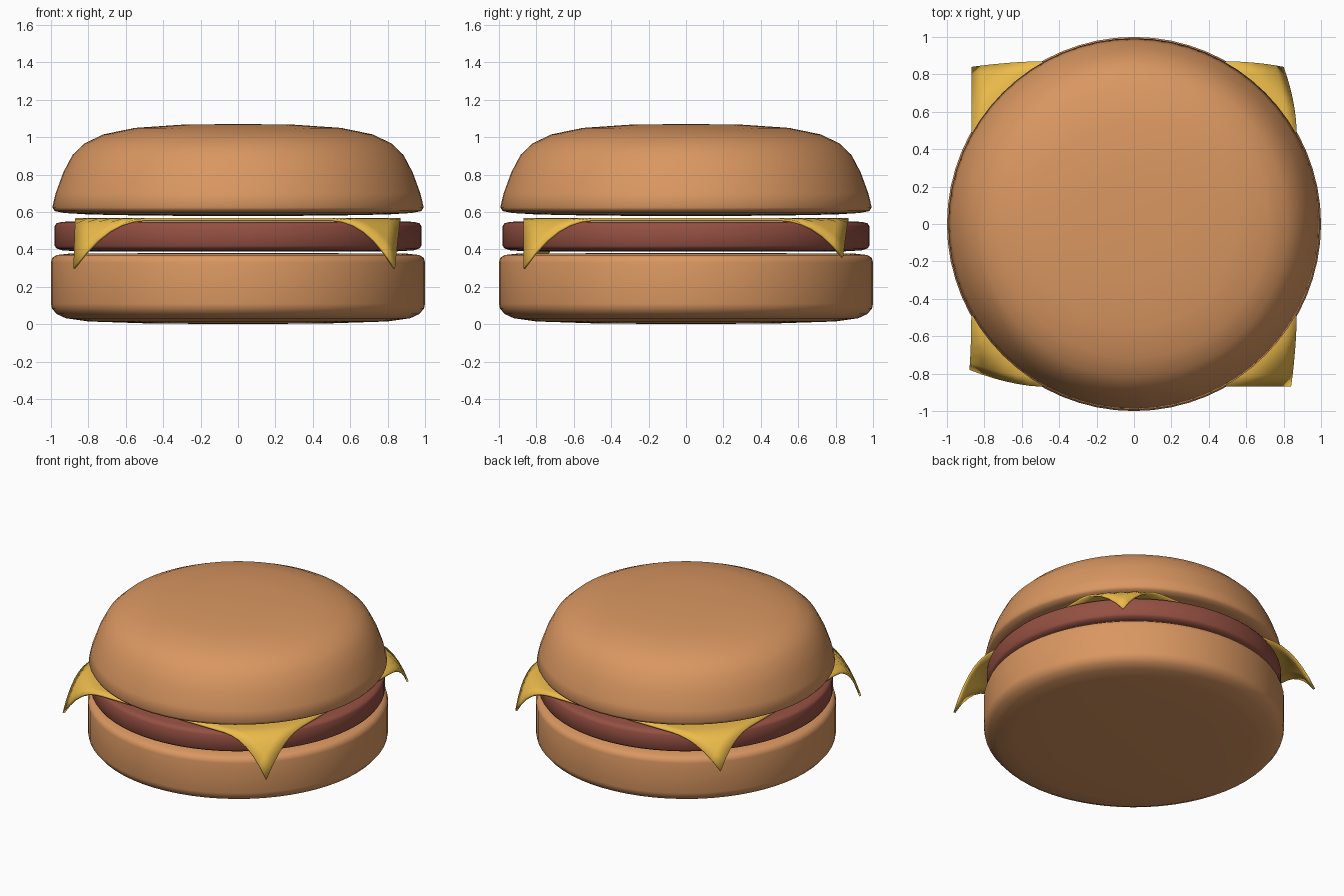
import bpy, bmesh, math

if "Cube" in bpy.data.objects:
    bpy.data.objects.remove(bpy.data.objects["Cube"])


def finish(name, bm, color, angle=50):
    mesh = bpy.data.meshes.new(name)
    bmesh.ops.recalc_face_normals(bm, faces=bm.faces)
    bm.to_mesh(mesh)
    bm.free()
    obj = bpy.data.objects.new(name, mesh)
    bpy.context.collection.objects.link(obj)
    mat = bpy.data.materials.new(name + "_color")
    mat.diffuse_color = (*color, 1)
    mat.use_nodes = True
    mat.node_tree.nodes["Principled BSDF"].inputs["Base Color"].default_value = mat.diffuse_color
    mesh.materials.append(mat)
    bpy.ops.object.select_all(action='DESELECT')
    obj.select_set(True)
    bpy.context.view_layer.objects.active = obj
    bpy.ops.object.shade_smooth_by_angle(angle=math.radians(angle))
    return obj


def lathe(name, profile, color, sides=64):
    """Turn an (r, z) profile about z; both ends lie on the axis."""
    bm = bmesh.new()
    verts = [bm.verts.new((r, 0, z)) for r, z in profile]
    edges = [bm.edges.new(pair) for pair in zip(verts, verts[1:])]
    bmesh.ops.spin(bm, geom=verts + edges, axis=(0, 0, 1), cent=(0, 0, 0),
                   angle=math.tau, steps=sides, use_duplicate=False)
    bmesh.ops.remove_doubles(bm, verts=bm.verts, dist=0.0005)
    return finish(name, bm, color)


BUN = (0.70, 0.31, 0.12)
PATTY = (0.30, 0.08, 0.055)
CHEESE = (0.84, 0.50, 0.07)

# Buns and patty
lathe("bottom_bun", [(0, 0), (0.5, 0.005), (0.8, 0.015), (0.92, 0.032),
                     (0.97, 0.055), (0.995, 0.085), (1, 0.11), (1, 0.33),
                     (0.993, 0.355), (0.97, 0.37), (0.9, 0.378), (0, 0.382)], BUN)
lathe("patty", [(0, 0.388), (0.85, 0.39), (0.94, 0.395), (0.97, 0.405),
                (0.98, 0.42), (0.98, 0.525), (0.97, 0.54), (0.94, 0.548),
                (0, 0.55)], PATTY)
lathe("top_bun", [(0, 0.578), (0.5, 0.581), (0.8, 0.587), (0.93, 0.595),
                  (0.98, 0.605), (0.993, 0.625), (0.975, 0.70), (0.935, 0.81),
                  (0.885, 0.905), (0.82, 0.967), (0.72, 1.015), (0.55, 1.05),
                  (0.3, 1.067), (0, 1.071)], BUN)

# Cheese slice: square sheet whose four corners sag past the patty
HALF = 0.87
TIPS = {(1, -1): (0.84, -0.87, 0.30), (-1, -1): (-0.88, -0.78, 0.30),
        (1, 1): (0.80, 0.84, 0.36), (-1, 1): (-0.87, 0.84, 0.36)}
bm = bmesh.new()
bmesh.ops.create_grid(bm, x_segments=28, y_segments=28, size=HALF)
for v in bm.verts:
    sx, sy = math.copysign(1, v.co.x), math.copysign(1, v.co.y)
    tx, ty, tz = TIPS[(sx, sy)]
    t = max(0, math.hypot(v.co.x, v.co.y) - 1.0) / (HALF * math.sqrt(2) - 1.0)
    v.co.x += (tx - sx * HALF) * t ** 1.5
    v.co.y += (ty - sy * HALF) * t ** 1.5
    v.co.z = 0.567 - (0.567 - tz) * t ** 1.8
cheese = finish("cheese", bm, CHEESE)
solid = cheese.modifiers.new("thickness", 'SOLIDIFY')
solid.thickness = 0.014
solid.offset = -1
